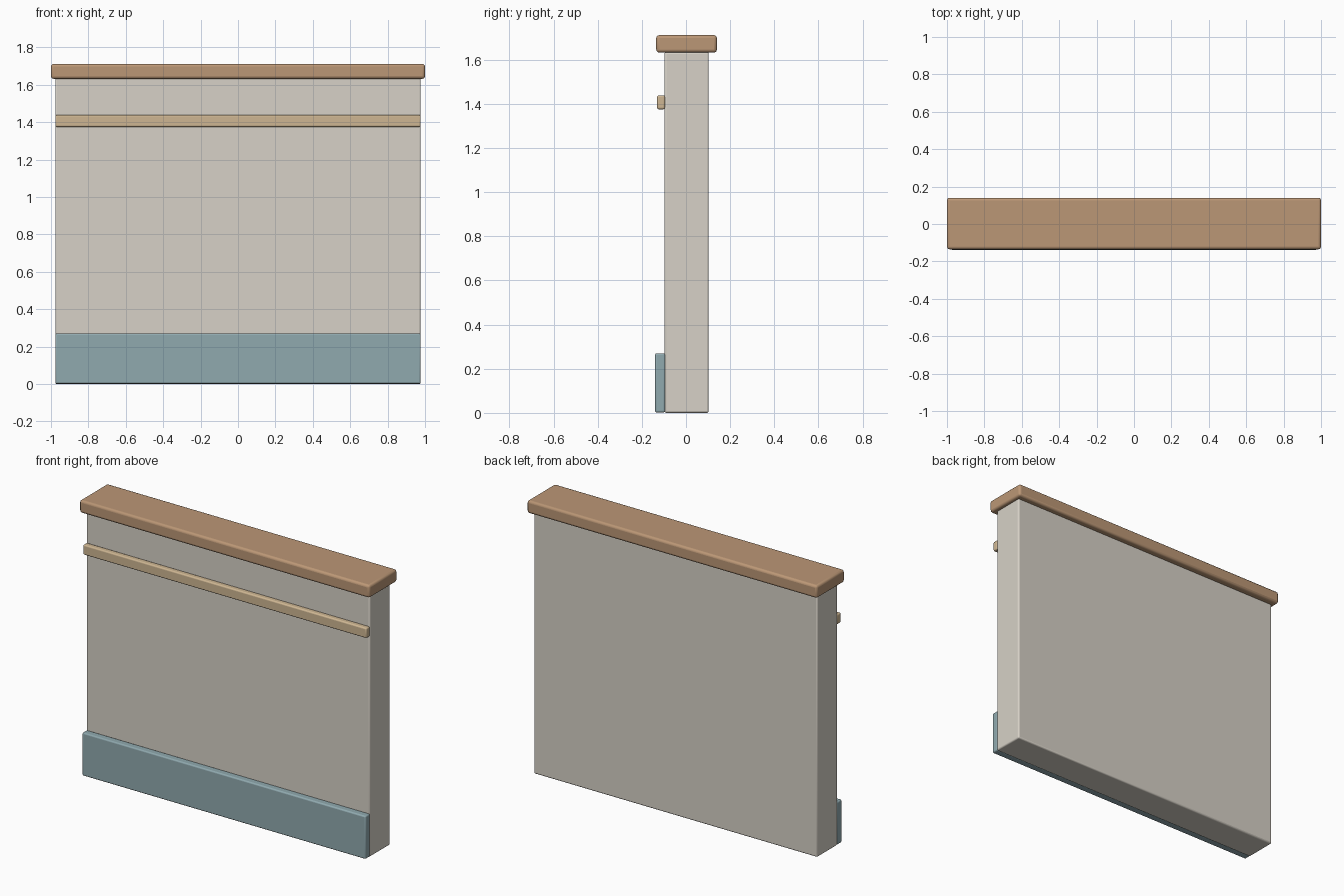
import bpy
import bmesh

if "Cube" in bpy.data.objects:
    bpy.data.objects.remove(bpy.data.objects["Cube"])


def material(name, rgb):
    m = bpy.data.materials.new(name)
    m.diffuse_color = (*rgb, 1)
    m.use_nodes = True
    m.node_tree.nodes["Principled BSDF"].inputs["Base Color"].default_value = m.diffuse_color
    return m


def box(name, lo, hi, bevel, mat):
    """Rounded-edge box between two corners."""
    bm = bmesh.new()
    bmesh.ops.create_cube(bm, size=1)
    for v in bm.verts:
        v.co = [lo[i] if v.co[i] < 0 else hi[i] for i in range(3)]
    me = bpy.data.meshes.new(name)
    bm.to_mesh(me)
    bm.free()
    ob = bpy.data.objects.new(name, me)
    bpy.context.collection.objects.link(ob)
    me.materials.append(mat)
    mod = ob.modifiers.new("edge_rounding", "BEVEL")
    mod.width = bevel
    mod.segments = 3
    bpy.ops.object.select_all(action='DESELECT')
    ob.select_set(True)
    bpy.context.view_layer.objects.active = ob
    bpy.ops.object.shade_smooth_by_angle()
    return ob


plaster = material("plaster", (0.68, 0.64, 0.57))
wood = material("cap_wood", (0.50, 0.31, 0.18))
light_wood = material("rail_wood", (0.62, 0.47, 0.29))
blue = material("base_blue", (0.28, 0.40, 0.43))

W = 0.977  # half width of the wall

# wall body
box("wall_panel", (-W, -0.098, 0), (W, 0.103, 1.635), 0.009, plaster)
# overhanging top cap
box("top_cap", (-1, -0.135, 1.632), (1, 0.14, 1.711), 0.014, wood)
# front chair rail
box("front_rail", (-W, -0.131, 1.375), (W, -0.095, 1.438), 0.008, light_wood)
# front baseboard
box("front_baseboard", (-W, -0.14, 0.002), (W, -0.094, 0.27), 0.008, blue)
